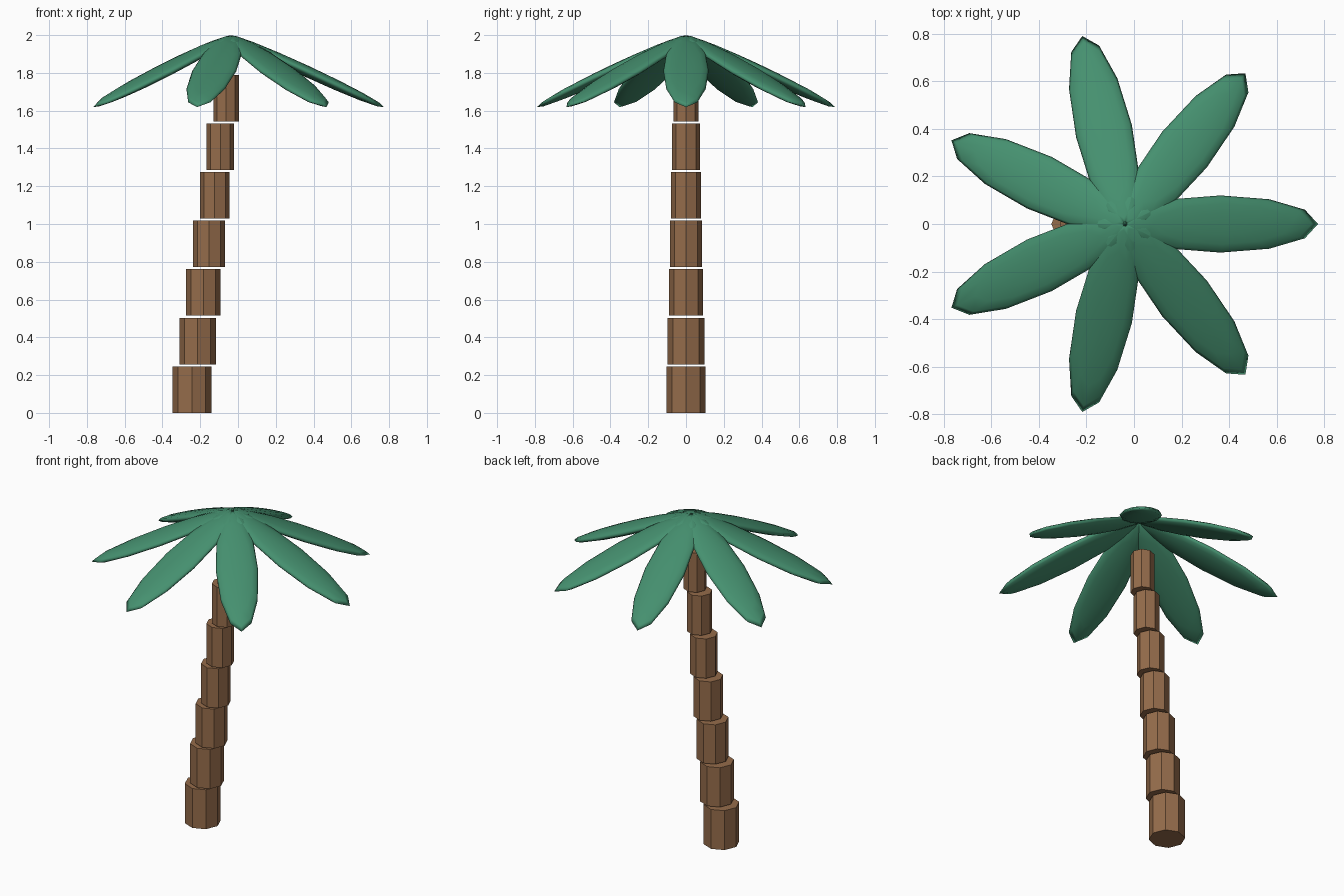
import bpy, math
from mathutils import Matrix

if "Cube" in bpy.data.objects:
    bpy.data.objects.remove(bpy.data.objects["Cube"])


def material(name, color):
    m = bpy.data.materials.new(name)
    m.diffuse_color = color
    m.use_nodes = True
    m.node_tree.nodes["Principled BSDF"].inputs["Base Color"].default_value = m.diffuse_color
    return m


bark = material("bark", (0.30, 0.15, 0.07, 1))
green = material("leaf_green", (0.06, 0.28, 0.16, 1))

# Leaning trunk: separate octagonal blocks that get thinner upwards
for i in range(7):
    bpy.ops.mesh.primitive_cylinder_add(
        vertices=8, radius=0.103 - 0.006 * i, depth=0.246,
        location=(-0.244 + 0.0302 * i, 0, 0.123 + 0.2573 * i))
    block = bpy.context.object
    block.name = f"trunk_segment_{i + 1}"
    # put corners on the x and y axes
    block.data.transform(Matrix.Rotation(math.pi / 2, 4, 'Z'))
    block.data.materials.append(bark)

# Crown: seven flattened ellipsoid leaves drooping from a common centre
TILT = math.radians(24.9)
for i in range(7):
    yaw = i * math.tau / 7
    bpy.ops.mesh.primitive_uv_sphere_add(segments=12, ring_count=8, radius=1)
    leaf = bpy.context.object
    leaf.name = f"leaf_{i + 1}"
    leaf.data.transform(
        Matrix.Translation((-0.037, 0, 1.809))
        @ Matrix.Rotation(yaw, 4, 'Z')
        @ Matrix.Translation((0.40, 0, 0))
        @ Matrix.Rotation(TILT, 4, 'Y')
        @ Matrix.Diagonal((0.452, 0.12, 0.03, 1)))
    leaf.data.materials.append(green)
    bpy.ops.object.shade_smooth()
